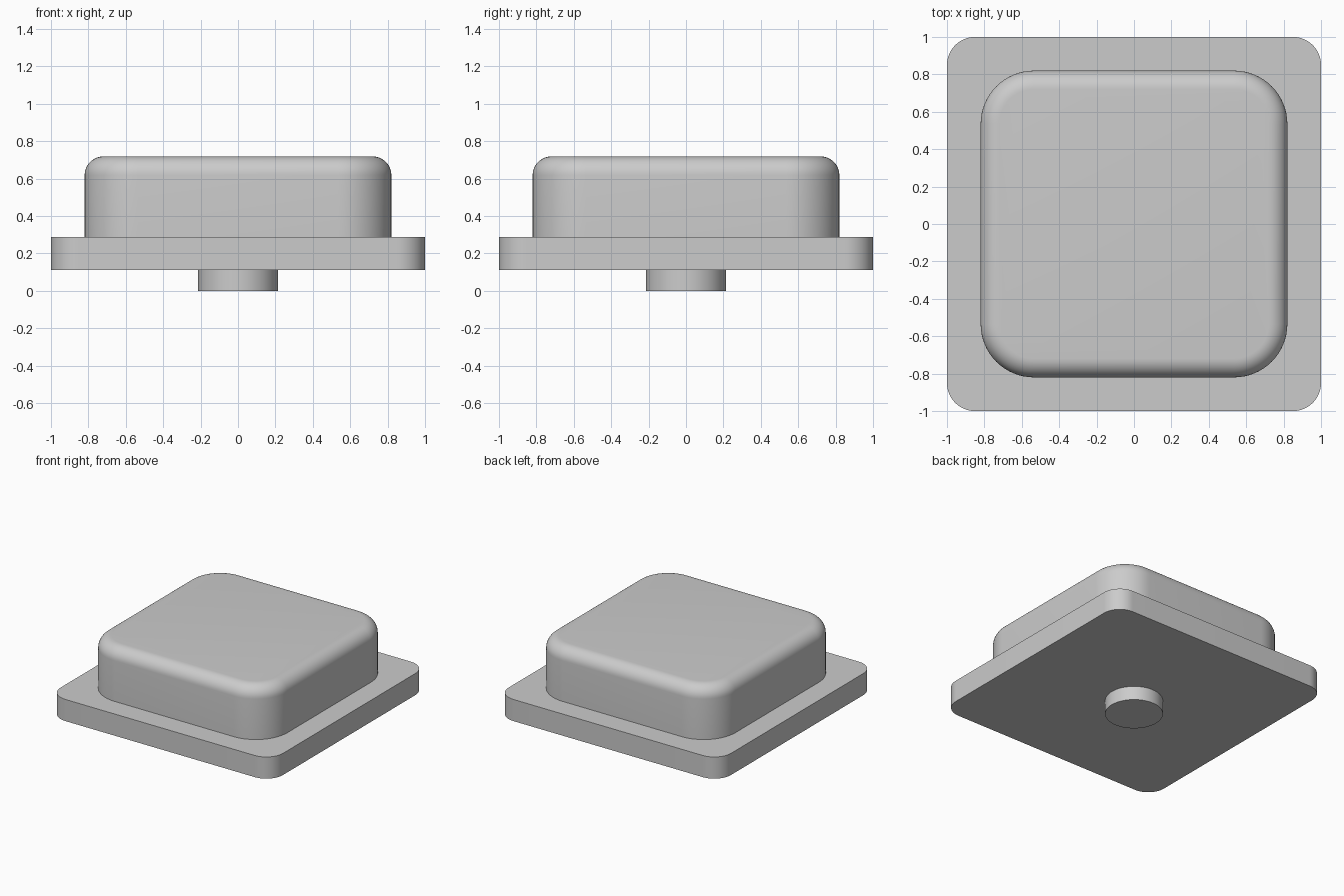
import bpy
import bmesh
from math import sin, cos, pi, radians

cube = bpy.data.objects.get("Cube")
if cube:
    bpy.data.objects.remove(cube, do_unlink=True)

# Single grey material
grey = bpy.data.materials.new("plain grey")
grey.use_nodes = True
colour = (0.6, 0.6, 0.6, 1)
grey.diffuse_color = colour
grey.node_tree.nodes["Principled BSDF"].inputs["Base Color"].default_value = colour


def outline(half, radius, steps=16):
    """Rounded square, counter-clockwise."""
    points = []
    for corner in range(4):
        mid = pi / 4 + corner * pi / 2
        cx = (half - radius) * (1 if cos(mid) > 0 else -1)
        cy = (half - radius) * (1 if sin(mid) > 0 else -1)
        for i in range(steps + 1):
            a = corner * pi / 2 + i / steps * pi / 2
            points.append((cx + radius * cos(a), cy + radius * sin(a)))
    return points


def rounded_block(name, half, radius, bottom, top, fillet=0, steps=10):
    """Upright rounded square with an optional rounded top rim."""
    levels = [(0, bottom)]
    if fillet:
        for i in range(steps + 1):
            a = i / steps * pi / 2
            levels.append((fillet * (1 - cos(a)), top - fillet * (1 - sin(a))))
    else:
        levels.append((0, top))
    bm = bmesh.new()
    rings = [[bm.verts.new((x, y, z)) for x, y in outline(half - inset, radius - inset)]
             for inset, z in levels]
    for low, high in zip(rings, rings[1:]):
        for i in range(len(low)):
            j = (i + 1) % len(low)
            bm.faces.new((low[i], low[j], high[j], high[i]))
    bm.faces.new(list(reversed(rings[0])))
    bm.faces.new(rings[-1])
    mesh = bpy.data.meshes.new(name)
    bm.to_mesh(mesh)
    bm.free()
    obj = bpy.data.objects.new(name, mesh)
    bpy.context.collection.objects.link(obj)
    return obj


def finish(obj):
    obj.data.materials.append(grey)
    bpy.ops.object.select_all(action='DESELECT')
    obj.select_set(True)
    bpy.context.view_layer.objects.active = obj
    bpy.ops.object.shade_smooth_by_angle(angle=radians(30))


# Flange plate and the filleted cap on it
finish(rounded_block("base_plate", 1, 0.15, 0.112, 0.288))
finish(rounded_block("cap", 0.82, 0.285, 0.288, 0.718, fillet=0.1))

# Round peg underneath
bpy.ops.mesh.primitive_cylinder_add(vertices=64, radius=0.213, depth=0.112,
                                    location=(0, 0, 0.056))
peg = bpy.context.object
peg.name = "bottom_peg"
finish(peg)
